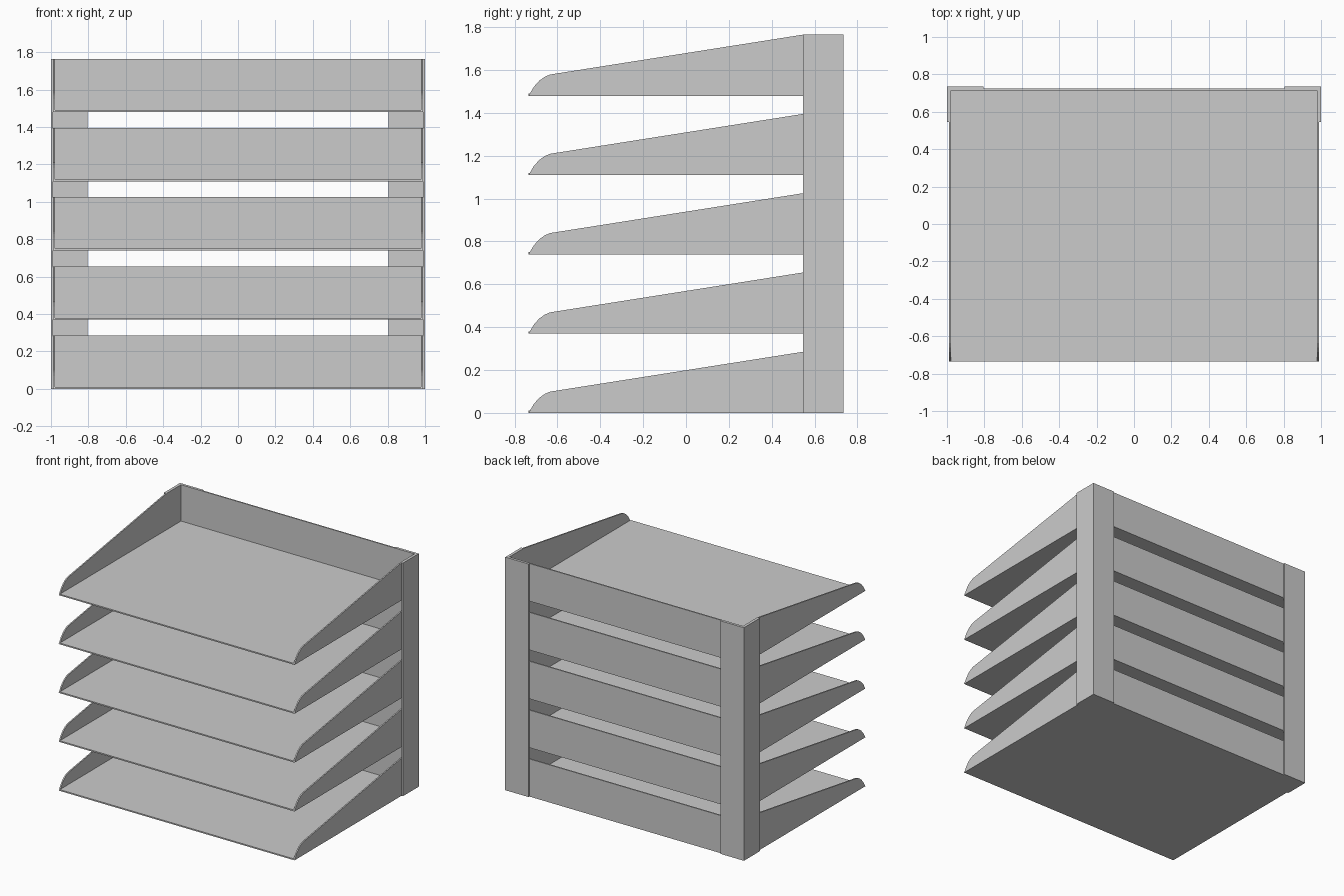
import bpy, bmesh
from mathutils import Vector

if "Cube" in bpy.data.objects:
    bpy.data.objects.remove(bpy.data.objects["Cube"])

LEVELS, PITCH = 5, 0.37
WALL_H, T = 0.285, 0.01
X_OUT, Y_OUT = 1.0, 0.735          # outside of corner posts
X_TRAY, Y_TRAY = X_OUT - 0.012, Y_OUT - 0.01
TOP = (LEVELS - 1) * PITCH + WALL_H


def extrude(name, points, direction):
    """Solid prism from a closed planar outline."""
    bm = bmesh.new()
    face = bm.faces.new([bm.verts.new(p) for p in points])
    res = bmesh.ops.extrude_face_region(bm, geom=[face])
    verts = [v for v in res["geom"] if isinstance(v, bmesh.types.BMVert)]
    bmesh.ops.translate(bm, verts=verts, vec=Vector(direction))
    bmesh.ops.recalc_face_normals(bm, faces=bm.faces[:])
    mesh = bpy.data.meshes.new(name)
    bm.to_mesh(mesh)
    bm.free()
    ob = bpy.data.objects.new(name, mesh)
    bpy.context.collection.objects.link(ob)
    return ob


def box(name, x0, x1, y0, y1, z0, z1):
    return extrude(name, [(x0, y0, z0), (x1, y0, z0), (x1, y1, z0), (x0, y1, z0)],
                   (0, 0, z1 - z0))


# Sloping side wall outline (y, z) with a rounded front tip
SIDE = [(-Y_OUT, 0), (Y_TRAY, 0), (Y_TRAY, WALL_H), (0.545, WALL_H),
        (-0.635, 0.099), (-0.66, 0.088), (-0.685, 0.07), (-0.71, 0.042)]

# Stacked trays: floor, back wall and two side walls
for i in range(LEVELS):
    z = i * PITCH
    n = i + 1
    inner = X_TRAY - T
    box(f"tray_floor_{n}", -inner, inner, -Y_OUT, Y_TRAY - T, z, z + T)
    box(f"tray_back_{n}", -inner, inner, Y_TRAY - T, Y_TRAY, z, z + WALL_H)
    for side, s in (("left", -1), ("right", 1)):
        extrude(f"tray_side_{side}_{n}", [(s * inner, y, z + h) for y, h in SIDE],
                (s * T, 0, 0))

# L-shaped corner posts at the back
for side, s in (("left", -1), ("right", 1)):
    outline = [(X_OUT, 0.545), (X_OUT, Y_OUT), (0.805, Y_OUT), (0.805, Y_TRAY),
               (X_TRAY, Y_TRAY), (X_TRAY, 0.545)]
    extrude(f"corner_post_{side}", [(s * x, y, 0) for x, y in outline], (0, 0, TOP))
